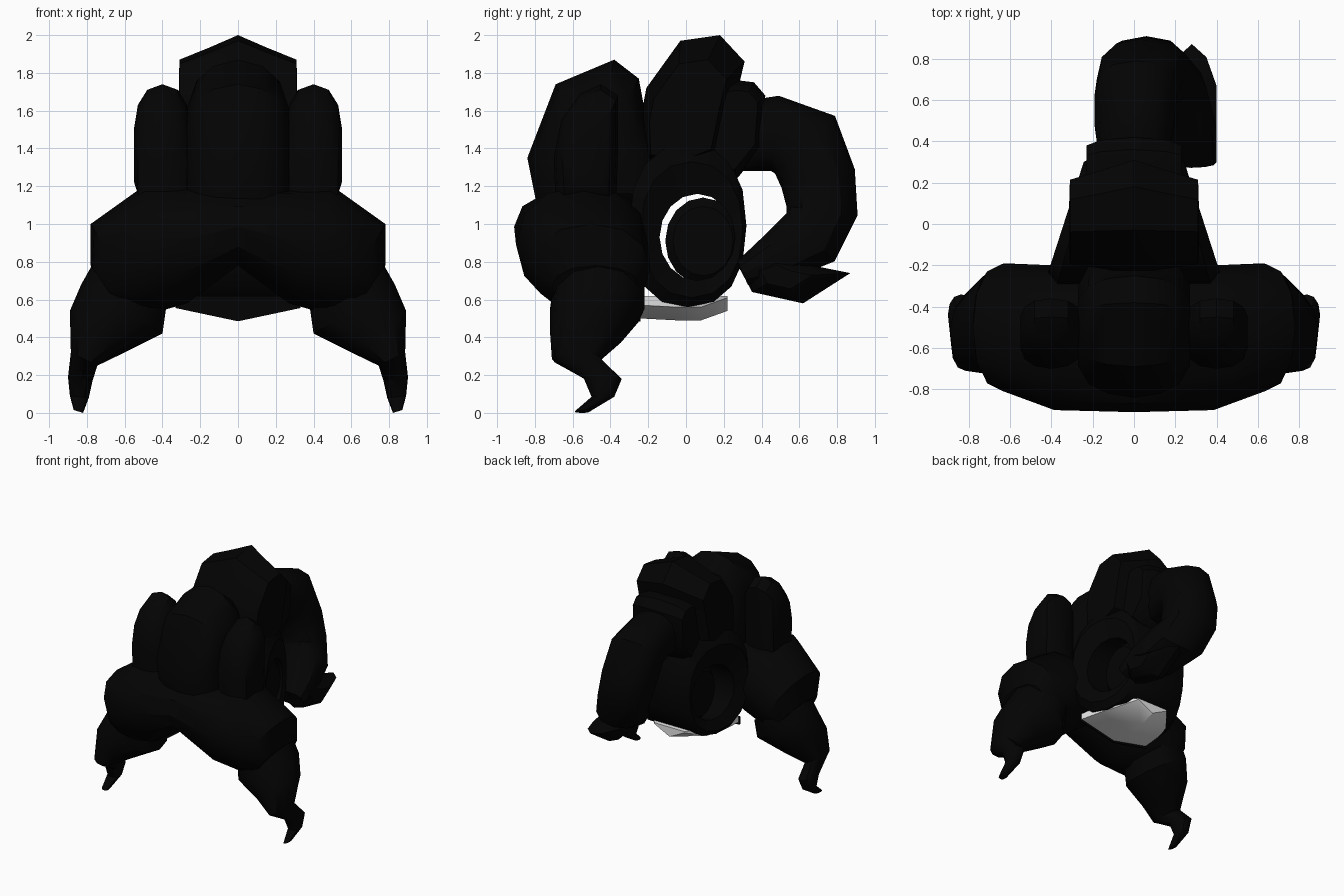
import bpy, bmesh
from math import cos, sin, pi, copysign
from mathutils import Vector

cube = bpy.data.objects.get("Cube")
if cube:
    bpy.data.objects.remove(cube)


def material(name, value):
    m = bpy.data.materials.new(name)
    m.use_nodes = True
    colour = (value, value, value, 1)
    m.diffuse_color = colour
    bsdf = m.node_tree.nodes["Principled BSDF"]
    bsdf.inputs["Base Color"].default_value = colour
    bsdf.inputs["Roughness"].default_value = 0.9
    return m


BLACK = material("black hair", 0.001)
GREY = material("pale grey", 0.8)


def skin(name, rings, loop=False, colour=BLACK):
    """Joins equal rings of points into one closed surface."""
    bm = bmesh.new()
    rows = [[bm.verts.new(p) for p in ring] for ring in rings]
    n = len(rows[0])
    pairs = list(zip(rows, rows[1:]))
    if loop:
        pairs.append((rows[-1], rows[0]))
    else:
        bm.faces.new(rows[0])
        bm.faces.new(rows[-1])
    for a, b in pairs:
        for i in range(n):
            j = (i + 1) % n
            bm.faces.new((a[i], a[j], b[j], b[i]))
    bmesh.ops.recalc_face_normals(bm, faces=bm.faces)
    mesh = bpy.data.meshes.new(name)
    bm.to_mesh(mesh)
    bm.free()
    obj = bpy.data.objects.new(name, mesh)
    bpy.context.collection.objects.link(obj)
    mesh.materials.append(colour)
    bpy.ops.object.select_all(action='DESELECT')
    obj.select_set(True)
    bpy.context.view_layer.objects.active = obj
    bpy.ops.object.shade_smooth_by_angle(angle=0.6)


def lump(name, outline, centre, slices, x=0):
    """Side outline (y, z) shrunk towards a centre on each (x, scale) slice."""
    cy, cz = centre
    both = [(-w, s) for w, s in reversed(slices) if w] + slices
    skin(name, [[(x + w, cy + (y - cy) * s, cz + (z - cz) * s)
                 for y, z in outline] for w, s in both])


def unit(n, power=1.0):
    """Unit circle, squarer for a power under one."""
    return [tuple(copysign(abs(f(2 * pi * i / n)) ** power, f(2 * pi * i / n))
                  for f in (cos, sin)) for i in range(n)]


def oval(cy, cz, ry, rz, power=1.0):
    return [(cy + ry * c, cz + rz * s) for c, s in unit(16, power)]


def sweep(name, nodes, side):
    """Tube through (x, y, z, side radius, other radius) nodes."""
    side = Vector(side)
    pts = [Vector(n[:3]) for n in nodes]
    rings = []
    for i, (p, node) in enumerate(zip(pts, nodes)):
        t = pts[min(i + 1, len(pts) - 1)] - pts[max(i - 1, 0)]
        other = t.cross(side).normalized()
        rings.append([p + side * node[3] * c + other * node[4] * s
                      for c, s in unit(12, 0.85)])
    skin(name, rings)


def hair_ring(y, ry, upper, lower, sign):
    """Rounded section between an upper and a lower (x, z) edge."""
    (ux, uz), (lx, lz) = upper, lower
    return [(sign * ((ux + lx) / 2 + s * (ux - lx) / 2), y + ry * c,
             (uz + lz) / 2 + s * (uz - lz) / 2) for c, s in unit(12, 0.92)]


def keel_ring(y, w, bottom):
    """Shallow V section across the underside."""
    return [(-w, y, 0.62), (-w, y, bottom + 0.07), (0, y, bottom),
            (w, y, bottom + 0.07), (w, y, 0.62)]


# Brim of hair rolled over the brow
brim = [(-0.55, 0.35, (0.5, 1.2), (0.27, 0.58)), (-0.5, 0.31, (0.78, 1.0), (0.48, 0.52)),
        (-0.48, 0.23, (0.78, 0.78), (0.62, 0.55))]
skin("brim", [hair_ring(*n, -1) for n in reversed(brim)]
     + [hair_ring(-0.56, 0.35, (0, 1.19), (0, 0.78), 1)]
     + [hair_ring(*n, 1) for n in brim])

# Hooked lock hanging from each end of the brim
lock = [(-0.46, 0.24, (0.74, 0.84), (0.38, 0.56)), (-0.47, 0.25, (0.83, 0.68), (0.4, 0.42)),
        (-0.52, 0.2, (0.89, 0.54), (0.6, 0.32)), (-0.58, 0.13, (0.885, 0.32), (0.745, 0.25)),
        (-0.44, 0.1, (0.9, 0.19), (0.77, 0.17)), (-0.44, 0.06, (0.89, 0.09), (0.79, 0.08)),
        (-0.55, 0.04, (0.87, 0.015), (0.82, 0))]
for word, s in (("left", 1), ("right", -1)):
    skin(word + "_lock", [hair_ring(*n, s) for n in lock])

# Cap round the head, narrowing to the back, with an open hole on each side
outer, rim, hole = (oval(0.01, 0.99, 0.31, 0.43, 0.85), oval(0.03, 0.97, 0.27, 0.36, 0.9),
                    oval(0.06, 0.93, 0.2, 0.23))
rings = []
for o, m, i in zip(outer, rim, hole):
    rings.append([(w * (1 - 0.95 * p[0]), p[0], p[1]) for w, p in
                  ((-0.29, o), (-0.34, m), (-0.31, i), (0.31, i), (0.34, m), (0.29, o))])
skin("cap", rings, loop=True)
lump("ear_plug", oval(0.09, 0.91, 0.2, 0.23), (0.09, 0.91), [(0, 1), (0.18, 1), (0.22, 0.8)])

# Rolled hair over the forehead
lump("front_roll",
     [(-0.78, 1.05), (-0.84, 1.35), (-0.69, 1.74), (-0.38, 1.87), (-0.25, 1.77),
      (-0.2, 1.5), (-0.13, 1.4), (-0.13, 1.05)], (-0.5, 1.3),
     [(0, 1), (0.13, 0.94), (0.22, 0.8), (0.27, 0.55)])

# Upright bun on each side of the roll
for word, s in (("left", 1), ("right", -1)):
    lump(word + "_side_bun",
         [(-0.69, 1.1), (-0.7, 1.35), (-0.66, 1.55), (-0.56, 1.69), (-0.45, 1.74),
          (-0.36, 1.68), (-0.36, 1.4), (-0.37, 1.1)], (-0.52, 1.32),
         [(0, 1), (0.08, 0.93), (0.13, 0.74), (0.15, 0.45)], s * 0.4)

# Crown and the gathered band behind it
lump("crown",
     [(-0.24, 1.56), (-0.21, 1.72), (-0.03, 1.97), (0.18, 2.0), (0.31, 1.86),
      (0.26, 1.65), (0.2, 1.36), (0, 1.28), (-0.23, 1.32)], (-0.06, 1.5),
     [(0, 1), (0.15, 0.87), (0.31, 0.74), (0.315, 0.3)])
lump("hair_band",
     [(0.1, 1.72), (0.28, 1.76), (0.36, 1.75), (0.42, 1.68), (0.4, 1.4), (0.27, 1.24),
      (0.1, 1.2)], (0.22, 1.5), [(0, 1), (0.16, 0.93), (0.23, 0.8)])

# Curled tail and its flicked tip
sweep("tail",
      [(0, 0.25, 1.46, 0.16, 0.18), (0, 0.47, 1.48, 0.19, 0.2), (0.01, 0.63, 1.42, 0.2, 0.22),
       (0.03, 0.7, 1.24, 0.21, 0.2), (0.06, 0.72, 1.07, 0.21, 0.19),
       (0.13, 0.66, 0.93, 0.22, 0.18), (0.21, 0.46, 0.81, 0.19, 0.13),
       (0.27, 0.3, 0.74, 0.13, 0.07)], (1, 0, 0))
lump("tail_tip",
     [(0.27, 0.79), (0.45, 0.86), (0.62, 0.79), (0.87, 0.74), (0.62, 0.58), (0.35, 0.64)],
     (0.5, 0.72), [(0, 1), (0.07, 0.83), (0.12, 0.45)], 0.28)

# Pale underside behind a thin dark lip
skin("underside", [keel_ring(-0.24, 0.32, 0.5), keel_ring(-0.05, 0.29, 0.49),
                   keel_ring(0.08, 0.25, 0.49), keel_ring(0.22, 0.14, 0.54)], colour=GREY)
skin("front_lip", [keel_ring(-0.25, 0.33, 0.485), keel_ring(-0.242, 0.33, 0.485)])
